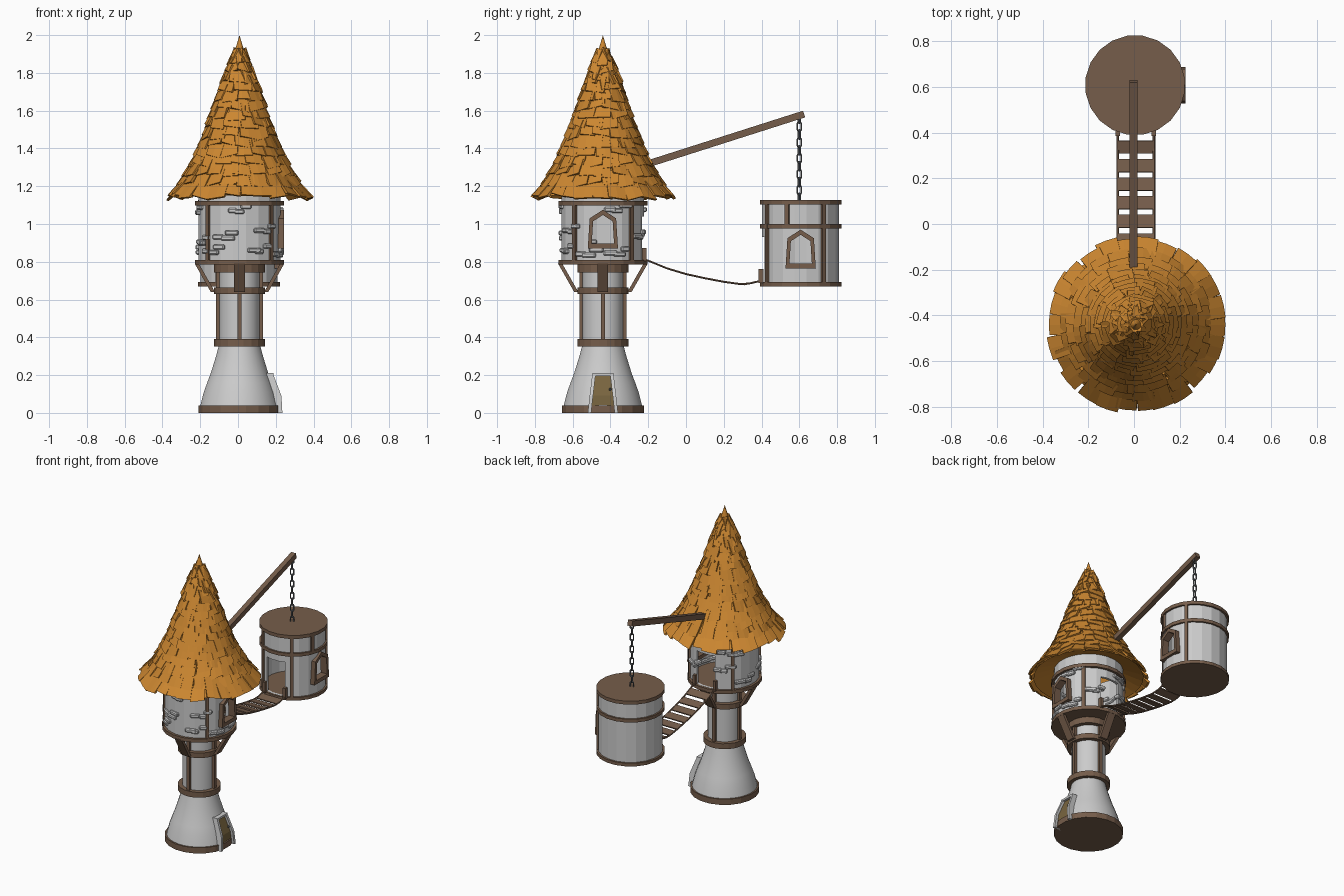
import bpy, bmesh, math, random
from mathutils import Matrix, Vector

if "Cube" in bpy.data.objects:
    bpy.data.objects.remove(bpy.data.objects["Cube"])

random.seed(4)
TX, TY = 0.008, -0.44      # tower axis
CX, CY = 0.005, 0.607      # hanging cabin axis


def mat(name, c):
    m = bpy.data.materials.new(name)
    m.diffuse_color = (*c, 1)
    m.use_nodes = True
    m.node_tree.nodes["Principled BSDF"].inputs["Base Color"].default_value = m.diffuse_color
    return m


WOOD = mat("wood", (0.18, 0.11, 0.07))
THATCH = mat("shingle_orange", (0.60, 0.24, 0.03))
DOOR = mat("door_wood", (0.19, 0.13, 0.05))
IRON = mat("iron", (0.15, 0.16, 0.17))


def finish(bm, name, material=None, smooth=False):
    bmesh.ops.remove_doubles(bm, verts=bm.verts, dist=1e-5)
    bmesh.ops.recalc_face_normals(bm, faces=bm.faces)
    me = bpy.data.meshes.new(name)
    bm.to_mesh(me)
    bm.free()
    ob = bpy.data.objects.new(name, me)
    bpy.context.collection.objects.link(ob)
    if material:
        me.materials.append(material)
    if smooth:
        me.shade_smooth()
        me.set_sharp_from_angle(angle=math.radians(35))
    return ob


def grid(bm, loops, wrap_u=False, wrap_v=True, caps=False):
    """Skin a list of point loops."""
    vs = [[bm.verts.new(p) for p in l] for l in loops]
    n, k = len(vs), len(vs[0])
    for i in range(n if wrap_u else n - 1):
        for j in range(k if wrap_v else k - 1):
            a, b = vs[i], vs[(i + 1) % n]
            bm.faces.new((a[j], a[(j + 1) % k], b[(j + 1) % k], b[j]))
    if caps:
        bm.faces.new(vs[0])
        bm.faces.new(vs[-1])


def lathe(name, prof, c, material=None, n=20, closed=False, smooth=False):
    bm = bmesh.new()
    loops = []
    for i in range(n):
        a = (i + 0.5) * math.tau / n
        loops.append([(c[0] + r * math.cos(a), c[1] + r * math.sin(a), z) for r, z in prof])
    grid(bm, loops, True, closed)
    return finish(bm, name, material, smooth)


def band(name, r0, r1, z0, z1, c, material=WOOD):
    return lathe(name, [(r0, z0), (r1, z0), (r1, z1), (r0, z1)], c, material, closed=r0 > 0)


def box(bm, size, m, bevel=0):
    vs = bmesh.ops.create_cube(bm, size=1, matrix=m @ Matrix.Diagonal((*size, 1)))["verts"]
    if bevel:
        es = list({e for v in vs for e in v.link_edges})
        bmesh.ops.bevel(bm, geom=es, offset=bevel, segments=1, affect='EDGES')


def polar(c, deg, r, z):
    return (Matrix.Translation((c[0], c[1], 0)) @ Matrix.Rotation(math.radians(deg), 4, 'Z')
            @ Matrix.Translation((r, 0, z)))


def posts(name, c, angles, r, z0, z1, w=0.022, d=0.02):
    bm = bmesh.new()
    for a in angles:
        box(bm, (d, w, z1 - z0), polar(c, a, r, (z0 + z1) / 2))
    return finish(bm, name, WOOD)


def cut(ob, bm):
    cutter = finish(bm, "cutter")
    cutter.hide_render = True
    mod = ob.modifiers.new("cut", 'BOOLEAN')
    mod.operation, mod.object, mod.solver = 'DIFFERENCE', cutter, 'EXACT'
    bpy.context.view_layer.objects.active = ob
    bpy.ops.object.modifier_apply(modifier="cut")
    bpy.data.objects.remove(cutter)


def window(name, wall, c, z, r):
    """Pointed window on the +x side: cut opening and wooden frame."""
    shape = [(-0.08, -0.1), (0.08, -0.1), (0.07, 0.06), (0, 0.105), (-0.07, 0.06)]

    def ring(s, x):
        return [(c[0] + x, c[1] + s * y, z + s * h) for y, h in shape]
    bm = bmesh.new()
    grid(bm, [ring(0.76, r - 0.08), ring(0.76, r + 0.08)], caps=True)
    cut(wall, bm)
    bm = bmesh.new()
    x0, x1 = r - 0.035, r + 0.014
    grid(bm, [ring(1, x0), ring(1, x1), ring(0.74, x1), ring(0.74, x0)], True)
    finish(bm, name, WOOD)


def doorway(wall, c, side, z0, z1, r):
    bm = bmesh.new()
    box(bm, (0.14, 0.12, z1 - z0), Matrix.Translation((c[0], c[1] + side * r, (z0 + z1) / 2)))
    cut(wall, bm)


T, C = (TX, TY), (CX, CY)

# tower base and column
band("base_ring", 0, 0.22, 0, 0.04, T)
lathe("flared_base", [(0.208, 0.04), (0.19, 0.11), (0.172, 0.16), (0.153, 0.21), (0.125, 0.3), (0.109, 0.36)],
      T, n=32, smooth=True)
lathe("column", [(0.108, 0.35), (0.108, 0.8)], T, n=20, smooth=True)
for nm, z0, z1 in (("lower", 0.352, 0.39), ("middle", 0.63, 0.665), ("upper", 0.742, 0.785)):
    band(nm + "_column_ring", 0.1, 0.137, z0, z1, T)
posts("column_posts", T, (0, 90, 180, 270), 0.114, 0.38, 0.75)

# braces under the room
bm = bmesh.new()
for a in (0, 90, 180, 270):
    m = polar(T, a, 0, 0)
    grid(bm, [[m @ Vector((r + d, y, z)) for d, y in ((-0.01, -0.028), (0.012, -0.028), (0.012, 0.028), (-0.01, 0.028))]
              for r, z in ((0.14, 0.64), (0.225, 0.79))], caps=True)
finish(bm, "room_braces", WOOD)

# base door with leaning stone surround
stations = [(0, 0.227, 0.08), (0.09, 0.222, 0.07), (0.208, 0.177, 0.056)]
bm = bmesh.new()
for s in (-1, 1):
    grid(bm, [[(TX + x + dx, TY + s * (h + dy), z) for dx, dy in ((-0.07, 0), (0, 0), (0, -0.018), (-0.07, -0.018))]
              for z, x, h in stations], caps=True)
box(bm, (0.06, 0.112, 0.014), Matrix.Translation((TX + 0.15, TY, 0.203)))
finish(bm, "door_surround")
bm = bmesh.new()
grid(bm, [[(TX + x + dx, TY + y * (h - 0.015), z + 0.001) for dx, y in ((-0.07, 1), (-0.018, 1), (-0.018, -1), (-0.07, -1))]
          for z, x, h in stations], caps=True)
finish(bm, "base_door", DOOR)
bm = bmesh.new()
bmesh.ops.create_icosphere(bm, subdivisions=1, radius=0.008,
                           matrix=Matrix.Translation((TX + 0.2, TY + 0.038, 0.125)))
finish(bm, "door_knob", IRON)

# tower room
band("room_floor", 0, 0.238, 0.785, 0.81, T)
room = band("room_wall", 0.205, 0.221, 0.805, 1.22, T, None)
window("room_window_frame", room, T, 0.97, 0.221)
doorway(room, T, 1, 0.811, 1.04, 0.215)
band("room_upper_band", 0.21, 0.238, 1.097, 1.122, T)
posts("room_posts", T, (42, 138, 222, 318), 0.222, 0.8, 1.11)

# raised stone clusters
bm = bmesh.new()
clusters = [(-88, 1.065), (-108, 0.925), (-60, 0.855), (-152, 0.9), (-170, 1.06), (22, 1.07), (-20, 0.835),
            (24, 0.84), (-50, 0.96), (150, 1.05), (165, 0.85), (125, 0.94), (62, 0.93), (115, 1.07), (-130, 0.85)]
for a, z in clusters:
    for da, dz in ((0, 0), (9, 0.028), (-11, 0.006)):
        box(bm, (0.04, random.uniform(0.045, 0.08), 0.026),
            polar(T, a + da + random.uniform(-3, 3), 0.213, z + dz), 0.006)
finish(bm, "wall_stones")

# roof shell with underside
ROOF = [(0.37, 1.15), (0.325, 1.2), (0.265, 1.3), (0.215, 1.4), (0.14, 1.6), (0.072, 1.8), (0.0, 2.0)]


def roof_r(z):
    for (r0, z0), (r1, z1) in zip(ROOF, ROOF[1:]):
        if z <= z1:
            return r0 + (r1 - r0) * (z - z0) / (z1 - z0)
    return 0


lathe("roof_shell", [(0.215, 1.2), (0.35, 1.15)] + [(max(r - 0.012, 0), z) for r, z in ROOF[1:-1]] + [(0, 2.0)],
      T, THATCH, n=28)

# roof shingles, row by row
bm = bmesh.new()
rows = 15
for i in range(rows):
    z = 1.15 + 0.75 * (i / rows) ** 0.95
    n = max(7, round(math.tau * roof_r(z) / 0.088))
    for j in range(n):
        a = (j + 0.5 * (i % 2) + random.uniform(-0.15, 0.15)) * 360 / n
        zb, zt = z + random.uniform(-0.014, 0.01), z + 0.075
        m = polar(T, a, 0, 0)
        loops = []
        tilt = random.uniform(-0.012, 0.012)
        for zz, lift, k in ((zb, 0.009, 1.0), (zt, -0.002, 0.95)):
            r = roof_r(zz) + lift
            w = roof_r(zb) * math.tan(math.pi / n) * random.uniform(0.95, 1.12) * k
            loops.append([m @ Vector((r + dr, y, zz + dz)) for dr, y, dz in (
                (0, -w, -tilt), (0.003, 0, 0), (0, w, tilt),
                (-0.013, w, tilt - 0.006), (-0.013, -w, -tilt - 0.006))])
        grid(bm, loops, caps=True)
finish(bm, "roof_shingles", THATCH)

# crane beam
bm = bmesh.new()
p, q = Vector((-0.003, -0.19, 1.322)), Vector((-0.003, 0.625, 1.582))
d = q - p
box(bm, (0.035, d.length, 0.037),
    Matrix.Translation((p + q) / 2) @ Matrix.Rotation(math.atan2(d.z, d.y), 4, 'X'))
finish(bm, "crane_beam", WOOD)

# chain links
bm = bmesh.new()
for i in range(11):
    m = Matrix.Translation((0, 0.6, 1.138 + i * 0.042)) @ Matrix.Rotation(i * math.pi / 2 + 0.4, 4, 'Z')
    loops = []
    for k in range(12):
        t = (k + 0.5) * math.tau / 12
        o = Vector((math.cos(t), 0, math.sin(t)))
        ctr = o * 0.0115 + Vector((0, 0, math.copysign(0.013, o.z)))
        loops.append([m @ (ctr + o * 0.0045 * math.cos(s * math.tau / 6)
                           + Vector((0, 0.0045 * math.sin(s * math.tau / 6), 0))) for s in range(6)])
    grid(bm, loops, True)
finish(bm, "chain", IRON, True)

# hanging cabin
band("cabin_floor", 0, 0.219, 0.67, 0.692, C)
band("cabin_lid", 0, 0.219, 1.103, 1.127, C)
cabin = band("cabin_wall", 0.19, 0.206, 0.685, 1.11, C, None)
window("cabin_window_frame", cabin, C, 0.865, 0.206)
doorway(cabin, C, -1, 0.693, 0.93, 0.2)
band("cabin_band", 0.195, 0.218, 0.977, 1.0, C)
posts("cabin_posts", C, (35, -58, -122), 0.206, 0.69, 1.11)
posts("cabin_short_post", C, (-20,), 0.206, 0.98, 1.11)

# sagging bridge: ropes, planks and end posts
path = [(-0.215, 0.812), (-0.1, 0.765), (0, 0.735), (0.1, 0.713), (0.2, 0.694), (0.28, 0.683), (0.33, 0.684), (0.4, 0.7)]


def sag(y):
    for (y0, z0), (y1, z1) in zip(path, path[1:]):
        if y <= y1:
            return z0 + (z1 - z0) * (y - y0) / (y1 - y0), math.atan2(z1 - z0, y1 - y0)


bm = bmesh.new()
for s in (-0.079, 0.079):
    grid(bm, [[(TX + s + 0.006 * math.cos(k * math.tau / 6), y, z + 0.006 * math.sin(k * math.tau / 6))
               for k in range(6)] for y, z in path], caps=True)
finish(bm, "bridge_ropes", WOOD)
bm = bmesh.new()
for i in range(7):
    y = -0.15 + i * 0.081
    z, t = sag(y)
    box(bm, (0.15, 0.057, 0.008), Matrix.Translation((TX, y, z)) @ Matrix.Rotation(t, 4, 'X'))
finish(bm, "bridge_planks", WOOD)
bm = bmesh.new()
for s in (-0.079, 0.079):
    box(bm, (0.02, 0.024, 0.07), Matrix.Translation((TX + s, -0.222, 0.838)))
    box(bm, (0.02, 0.024, 0.075), Matrix.Translation((TX + s, 0.397, 0.724)))
finish(bm, "bridge_posts", WOOD)
